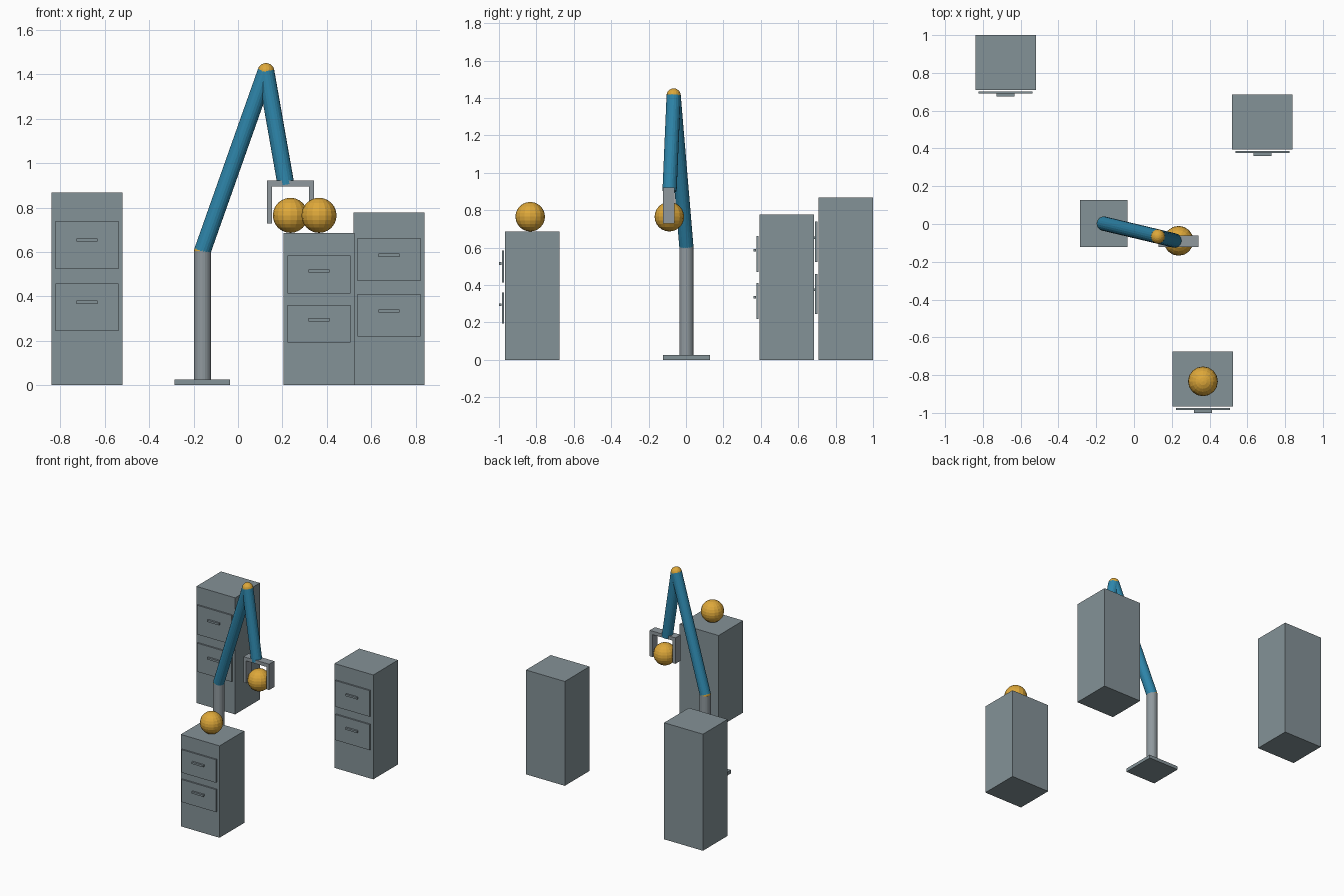
import bpy, bmesh
from mathutils import Vector, Matrix

if "Cube" in bpy.data.objects:
    bpy.data.objects.remove(bpy.data.objects["Cube"])


def material(name, rgb):
    m = bpy.data.materials.new(name)
    lin = [(c / 255 / 12.92) if c < 11 else ((c / 255 + 0.055) / 1.055) ** 2.4 for c in rgb]
    m.diffuse_color = (*lin, 1)
    m.use_nodes = True
    m.node_tree.nodes["Principled BSDF"].inputs["Base Color"].default_value = m.diffuse_color
    return m


CABINET = material("cabinet_grey", (132, 146, 151))
METAL = material("metal_grey", (144, 153, 158))
BLUE = material("arm_blue", (46, 134, 171))
GOLD = material("gold", (222, 168, 58))


def finish(name, bm, mat):
    bmesh.ops.recalc_face_normals(bm, faces=bm.faces)
    me = bpy.data.meshes.new(name)
    bm.to_mesh(me)
    bm.free()
    me.materials.append(mat)
    ob = bpy.data.objects.new(name, me)
    bpy.context.collection.objects.link(ob)
    return ob


def box(name, lo, hi, mat):
    lo, hi = Vector(lo), Vector(hi)
    bm = bmesh.new()
    bmesh.ops.create_cube(bm, size=1, matrix=Matrix.Translation((lo + hi) / 2)
                          @ Matrix.Diagonal((*(hi - lo), 1)))
    return finish(name, bm, mat)


def rod(name, a, b, r, mat):
    a, b = Vector(a), Vector(b)
    d = b - a
    bm = bmesh.new()
    bmesh.ops.create_cone(bm, cap_ends=True, segments=20, radius1=r, radius2=r, depth=d.length,
                          matrix=Matrix.Translation((a + b) / 2) @ d.to_track_quat('Z', 'Y').to_matrix().to_4x4())
    return finish(name, bm, mat)


def ball(name, c, r):
    bm = bmesh.new()
    bmesh.ops.create_uvsphere(bm, u_segments=16, v_segments=12, radius=r, matrix=Matrix.Translation(c))
    return finish(name, bm, GOLD)


# Cabinets with two drawers: centre x, front y, height
for label, cx, fy, h in (("left", -0.68, 0.709, 0.869),
                         ("right", 0.68, 0.394, 0.778),
                         ("front", 0.365, -0.967, 0.685)):
    box(label + "_cabinet", (cx - 0.16, fy, 0), (cx + 0.16, fy + 0.291, h), CABINET)
    for row, z0, z1, zh in (("upper", 0.602, 0.852, 0.752), ("lower", 0.282, 0.527, 0.43)):
        box(f"{label}_{row}_drawer", (cx - 0.142, fy - 0.018, z0 * h), (cx + 0.142, fy - 0.007, z1 * h), CABINET)
        box(f"{label}_{row}_handle", (cx - 0.048, fy - 0.033, zh * h - 0.007),
            (cx + 0.048, fy - 0.019, zh * h + 0.007), CABINET)

# Robot base and post
shoulder, elbow, wrist = (-0.16, 0.002, 0.605), (0.126, -0.066, 1.413), (0.216, -0.088, 0.902)
box("base_plate", (-0.285, -0.123, 0), (-0.035, 0.127, 0.025), CABINET)
rod("post", (-0.16, 0.002, 0.025), shoulder, 0.038, METAL)

# Arm segments and joints
rod("upper_arm", shoulder, elbow, 0.038, BLUE)
rod("forearm", elbow, wrist, 0.038, BLUE)
ball("shoulder_joint", shoulder, 0.038)
ball("elbow_joint", elbow, 0.038)

# Gripper: palm and two fingers
gx, y0, y1 = 0.236, -0.122, -0.061
box("gripper_palm", (gx - 0.106, y0, 0.896), (gx + 0.106, y1, 0.922), METAL)
for label, s in (("left", -1), ("right", 1)):
    xs = sorted((gx + s * 0.083, gx + s * 0.106))
    box(label + "_finger", (xs[0], y0, 0.729), (xs[1], y1, 0.896), METAL)

# Gripped ball and ball on the front cabinet
ball("gripped_ball", (0.236, -0.089, 0.765), 0.079)
ball("cabinet_ball", (0.365, -0.833, 0.765), 0.079)
